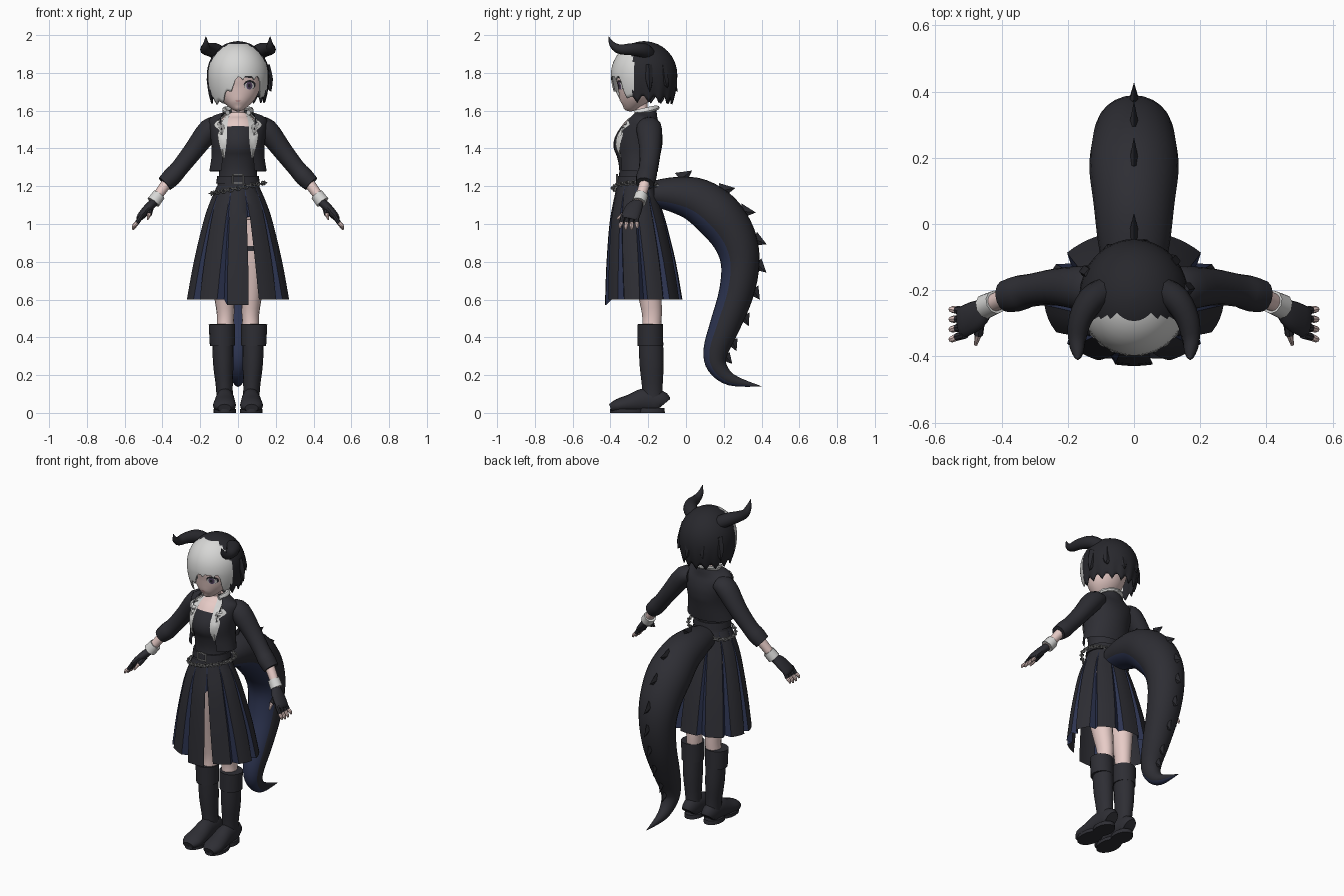
import bpy, bmesh, math
from math import sin, cos, radians, pi, sqrt
from mathutils import Vector
from mathutils.bvhtree import BVHTree

if "Cube" in bpy.data.objects:
    bpy.data.objects.remove(bpy.data.objects["Cube"])

def material(name, r, g, b):
    m = bpy.data.materials.new(name)
    m.use_nodes = True
    m.diffuse_color = (r, g, b, 1)
    node = next(n for n in m.node_tree.nodes if n.type == 'BSDF_PRINCIPLED')
    node.inputs["Base Color"].default_value = (r, g, b, 1)
    return m

BLACK = material("charcoal cloth", .027, .027, .034)
HAIR = material("black hair", .021, .021, .026)
WHITE = material("pale grey", .68, .68, .67)
SKIN = material("skin", .8, .6, .57)
BLUE = material("navy lining", .027, .036, .085)
METAL = material("dull silver", .3, .3, .3)
IRIS = material("violet iris", .11, .07, .15)
LIP = material("lip", .45, .2, .2)
made = []

def build(name, verts, faces, mats, ids=None):
    bm = bmesh.new()
    vs = [bm.verts.new(v) for v in verts]
    for n, f in enumerate(faces):
        bm.faces.new([vs[i] for i in f]).material_index = ids[n] if ids else 0
    bmesh.ops.recalc_face_normals(bm, faces=bm.faces)
    me = bpy.data.meshes.new(name)
    bm.to_mesh(me)
    bm.free()
    for m in mats:
        me.materials.append(m)
    ob = bpy.data.objects.new(name, me)
    bpy.context.collection.objects.link(ob)
    made.append(ob)
    return ob

def spline(pts, sub):
    """Catmull-Rom through rows of numbers."""
    out = []
    for i in range(len(pts) - 1):
        p = [pts[max(i - 1, 0)], pts[i], pts[i + 1], pts[min(i + 2, len(pts) - 1)]]
        for s in range(sub):
            t = s / sub
            out.append([.5 * (2 * b + (c - a) * t + (2 * a - 5 * b + 4 * c - d) * t * t
                              + (3 * b - a - 3 * c + d) * t ** 3) for a, b, c, d in zip(*p)])
    return out + [list(pts[-1])]

def tube(name, pts, mat, axis=(1, 0, 0), seg=16, sub=3, arc=None, paint=None, mats=None):
    """Skin rows of x, y, z, radius along axis, radius across it."""
    rows = spline(pts, sub)
    mid = [Vector(r[:3]) for r in rows]
    n = seg + 1 if arc else seg
    a0, a1 = arc or (0, 360)
    verts, faces, ids = [], [], []
    for i, r in enumerate(rows):
        t = (mid[min(i + 1, len(mid) - 1)] - mid[max(i - 1, 0)]).normalized()
        a = Vector(axis)
        a = (a - t * a.dot(t)).normalized()
        b = t.cross(a)
        for k in range(n):
            w = radians(a0 + (a1 - a0) * k / seg)
            verts.append(mid[i] + a * max(r[3], .001) * cos(w) + b * max(r[4], .001) * sin(w))
    for i in range(len(rows) - 1):
        for k in range(seg):
            q = (k + 1) % n
            f = (i * n + k, i * n + q, (i + 1) * n + q, (i + 1) * n + k)
            faces.append(f)
            c = sum((verts[j] for j in f), Vector()) / 4
            ids.append(paint(c, a0 + (a1 - a0) * (k + .5) / seg) if paint else 0)
    if not arc:
        faces += [tuple(range(n)), tuple(range(len(verts) - n, len(verts)))]
        ids += [ids[0], ids[-1]]
    return build(name, verts, faces, mats or [mat], ids)

def front_y(x, z, trees):
    hits = [t.ray_cast(Vector((x, -2, z)), Vector((0, 1, 0)))[0] for t in trees]
    return min([h.y for h in hits if h] or [-.3])

def tree(ob):
    return BVHTree.FromPolygons([v.co for v in ob.data.vertices], [p.vertices for p in ob.data.polygons])

# Torso and open jacket
torso = tube("torso", [(0, -.262, 1.14, .125, .11), (0, -.265, 1.2, .11, .098), (0, -.265, 1.28, .1, .088),
                       (0, -.262, 1.36, .108, .105), (0, -.262, 1.42, .115, .122), (0, -.245, 1.49, .115, .1),
                       (0, -.225, 1.55, .09, .07), (0, -.222, 1.59, .05, .045)], None, seg=28, sub=4,
             mats=[BLACK, SKIN], paint=lambda c, w: int(c.z > 1.525 - abs(c.x) * .3))
jacket = tube("jacket", [(0, -.255, 1.28, .152, .105), (0, -.252, 1.36, .14, .115), (0, -.25, 1.43, .142, .125),
                         (0, -.235, 1.5, .152, .113), (0, -.22, 1.555, .152, .083), (0, -.21, 1.585, .085, .058),
                         (0, -.21, 1.605, .06, .05)], BLACK, seg=28, arc=(-55, 235))
chest = [tree(torso), tree(jacket)]
tube("neck", [(0, -.222, 1.56, .045, .042), (0, -.235, 1.6, .034, .034), (0, -.245, 1.68, .036, .04)], SKIN)
tube("collar", [(.055, -.27, 1.59, .012, .014), (.07, -.2, 1.605, .012, .016), (0, -.155, 1.615, .012, .016),
                (-.07, -.2, 1.605, .012, .016), (-.055, -.27, 1.59, .012, .014)], WHITE, axis=(1, .01, .5), seg=8)

# Head
face = tube("face", [(0, -.325, 1.608, .008, .008), (0, -.31, 1.625, .045, .045), (0, -.285, 1.67, .093, .08),
                     (0, -.262, 1.73, .118, .11), (0, -.245, 1.82, .125, .13), (0, -.24, 1.9, .1, .1),
                     (0, -.235, 1.94, .04, .04)], SKIN, seg=32, sub=4)
skin_tree = [tree(face)]

def disc(name, x, z, rx, rz, mat, lift):
    rim = [(x + rx * cos(k * pi / 8), z + rz * sin(k * pi / 8)) for k in range(16)] + [(x, z)]
    build(name, [(u, front_y(u, w, skin_tree) - lift, w) for u, w in rim],
          [(k, (k + 1) % 16, 16) for k in range(16)], [mat])

disc("mouth", 0, 1.652, .014, .003, LIP, .003)
for side, s in (("left", 1), ("right", -1)):
    disc(side + "_lashes", s * .062, 1.737, .032, .025, HAIR, .002)
    disc(side + "_eye_white", s * .06, 1.731, .026, .02, WHITE, .004)
    disc(side + "_iris", s * .06, 1.732, .016, .02, IRIS, .006)
    disc(side + "_pupil", s * .06, 1.732, .007, .01, HAIR, .008)
    disc(side + "_eyebrow", s * .062, 1.778, .028, .004, HAIR, .003)

# Hair shell with a swept fringe and jagged ends, angles measured from the front
EDGE = [(-180, 1.645), (-90, 1.65), (-62, 1.65), (-48, 1.62), (-25, 1.675), (-8, 1.73), (6, 1.775),
        (40, 1.775), (50, 1.69), (62, 1.65), (90, 1.655), (180, 1.645)]

def edge_height(phi):
    for (a, za), (b, zb) in zip(EDGE, EDGE[1:]):
        if a <= phi <= b:
            return za + (zb - za) * (phi - a) / (b - a)

def hair():
    cols, up, low = 80, 8, 6
    rows = up + low + 1
    verts, faces, ids = [], [], []
    for k in range(cols):
        phi = -180 + 360 * k / cols
        saw = abs((k % 5) - 2) / 2
        end = edge_height(phi) + .035 * saw - .012
        for j in range(rows):
            if j <= up:
                w = pi / 2 * (j + .15) / (up + .15)
                z, r = 1.79 + .178 * cos(w), sin(w)
            else:
                z = 1.79 + (min(end, 1.78) - 1.79) * (j - up) / low
                r = 1 - .2 * ((1.79 - z) / .16) ** 2 + .05 * (1 - saw) * (j - up) / low * (abs(phi) > 70)
            p = radians(phi)
            verts.append(Vector((.165 * r * sin(p), -.222 - .176 * r * cos(p), z)))
    for k in range(cols):
        for j in range(rows - 1):
            q = (k + 1) % cols
            f = (k * rows + j, q * rows + j, q * rows + j + 1, k * rows + j + 1)
            c = sum((verts[i] for i in f), Vector()) / 4
            faces.append(f)
            ids.append(int(c.y < -.28 and c.z < 1.95))
    faces.append(tuple(k * rows for k in range(cols)))
    ids.append(0)
    ob = build("hair", verts, faces, [HAIR, WHITE], ids)
    ob.modifiers.new("thickness", 'SOLIDIFY').thickness = .008

hair()
for n, phi in enumerate((-60, -25, 10, 45, 80)):
    p = radians(phi)
    d = Vector((sin(p), cos(p), 0))
    c = Vector((0, -.222, 0))
    tube(f"back_lock_{n}", [(*(c + d * .14), 1.82, .03, .02), (*(c + d * .162), 1.74, .025, .015),
                            (*(c + d * (.175 if n % 2 else .165)), 1.675, .002, .002)][:3] and
         [((c + d * r).x, (c + d * r).y, z, w, w * .7)
          for r, z, w in ((.14, 1.84, .03), (.158, 1.76, .03), (.178, 1.7 + .02 * (n % 2), .001))], HAIR, seg=6)

# Skirt with inverted pleats and one open slit
def skirt():
    rows = spline([(1.2, .112, -.265, .102), (1.1, .155, -.262, .128), (1.0, .187, -.255, .152),
                   (.8, .235, -.238, .184), (.6, .272, -.224, .205)], 3)
    verts, faces, ids = [], [], []
    n = 60
    for j, (z, rx, cy, ry) in enumerate(rows):
        t = j / (len(rows) - 1)
        w = .5 + 5.5 * t
        for i in range(10):
            for c, off in enumerate((-w, 0, w, 12, 18, 24)):
                a = radians(-72 + 36 * i + off)
                r = 1 - .13 * t if c == 1 else 1
                front = (i == 9 and c > 1) or (i == 0 and c == 0)
                verts.append((rx * r * cos(a), cy + ry * r * sin(a), z - .03 * t * front))
    for j in range(len(rows) - 1):
        for k in range(n):
            if k < 2 and j > 4:
                continue
            q = (k + 1) % n
            faces.append((j * n + k, j * n + q, (j + 1) * n + q, (j + 1) * n + k))
            ids.append(int(k % 6 < 2))
    build("skirt", verts, faces, [BLACK, BLUE], ids)

skirt()

# Belt, buckle and slanted hip chain
tube("belt", [(0, -.265, 1.215, .116, .102), (0, -.265, 1.255, .11, .098)], BLACK, seg=28, sub=1)
for n, (x, z, w, h) in enumerate(((-.028, 1.238, .004, .024), (.028, 1.238, .004, .024),
                                  (0, 1.216, .032, .004), (0, 1.26, .032, .004))):
    tube(f"buckle_bar_{n}", [(x, -.366, z - h, w, .005), (x, -.366, z + h, w, .005)], METAL, seg=4, sub=1)
for n in range(44):
    a = 2 * pi * n / 44
    x, y = .142 * cos(a), -.262 + .124 * sin(a)
    bpy.ops.mesh.primitive_torus_add(location=(x, y, 1.19 + .2 * x), rotation=(pi / 2 * (n % 2), 0, a + pi / 2),
                                     major_radius=.011, minor_radius=.0035, major_segments=8, minor_segments=4)
    link = bpy.context.object
    link.name = f"chain_link_{n}"
    link.scale.x = 1.3
    link.data.materials.append(METAL)
    made.append(link)

# Paired parts
for side, s in (("left_", 1), ("right_", -1)):
    def limb(name, pts, mat, axis=(0, 1, 0), **kw):
        return tube(side + name, [(s * p[0], *p[1:]) for p in pts], mat, (s * axis[0], *axis[1:]), **kw)

    # Lapel draped on the chest
    cut = [(1.595, .036, .055), (1.56, .05, .095), (1.525, .056, .128), (1.495, .058, .1), (1.475, .058, .108),
           (1.42, .062, .1), (1.35, .072, .08)]
    grid = [(s * (a + (b - a) * u / 4), z) for z, a, b in spline(cut, 3) for u in range(5)]
    build(side + "lapel", [(x, front_y(x, z, chest) - .009, z) for x, z in grid],
          [(r * 5 + u, r * 5 + u + 1, r * 5 + u + 6, r * 5 + u + 5)
           for r in range(len(grid) // 5 - 1) for u in range(4)], [WHITE])

    # Arm and hand
    limb("sleeve", [(.1, -.2, 1.52, .06, .045), (.15, -.195, 1.5, .068, .06), (.235, -.19, 1.39, .056, .052),
                    (.31, -.2, 1.295, .05, .047), (.35, -.21, 1.25, .054, .05), (.388, -.218, 1.213, .048, .044)], BLACK)
    limb("forearm", [(.36, -.21, 1.24, .03, .03), (.45, -.25, 1.115, .026, .024)], SKIN)
    limb("wristband", [(.418, -.236, 1.155, .036, .036), (.448, -.249, 1.115, .038, .038)], WHITE, sub=1, seg=10)
    limb("glove", [(.445, -.25, 1.115, .028, .022), (.475, -.275, 1.085, .045, .024),
                   (.515, -.295, 1.04, .048, .02), (.525, -.3, 1.025, .042, .012)], BLACK)
    for n in range(4):
        y0, y1 = -.262 - .024 * n, -.258 - .03 * n
        tip = .965 + .008 * abs(n - 1.5)
        mid = (.535, (y0 + y1) / 2, 1.005)
        limb(f"finger_sleeve_{n}", [(.51, y0, 1.045, .013, .013), (*mid, .012, .012)], BLACK, seg=8)
        limb(f"finger_{n}", [(*mid, .011, .011), (.55, y1, tip + .015, .01, .01), (.556, y1, tip, .004, .004)],
             SKIN, seg=8)
    limb("thumb_sleeve", [(.465, -.275, 1.08, .018, .018), (.47, -.335, 1.05, .014, .014)], BLACK, (1, 0, 0), seg=8)
    limb("thumb", [(.47, -.33, 1.053, .012, .012), (.478, -.365, 1.025, .005, .005)], SKIN, (1, 0, 0), seg=8)

    # Leg and boot
    limb("leg", [(.07, -.185, .42, .045, .05), (.066, -.18, .52, .046, .052), (.073, -.195, .65, .058, .065),
                 (.08, -.22, .85, .075, .085), (.08, -.235, 1.03, .078, .09)], SKIN, (1, 0, 0))
    limb("boot_shaft", [(.07, -.175, .05, .045, .056), (.072, -.178, .13, .044, .054), (.078, -.182, .26, .054, .064),
                        (.08, -.187, .4, .057, .064)], BLACK, (1, 0, 0))
    limb("boot_cuff", [(.083, -.188, .355, .066, .068), (.085, -.19, .47, .07, .067)], BLACK, (1, 0, 0), sub=1)
    limb("boot_foot", [(.068, -.118, .045, .035, .045), (.068, -.14, .06, .046, .06), (.069, -.22, .065, .05, .065),
                       (.07, -.29, .05, .057, .05), (.072, -.36, .037, .06, .037), (.072, -.4, .025, .035, .022)],
         BLACK, (1, 0, 0))
    limb("boot_sole", [(.068, -.19, 0, .055, .078), (.068, -.19, .025, .052, .076)], BLACK, (1, 0, 0), sub=1)
    limb("boot_toe_sole", [(.071, -.31, 0, .06, .092), (.071, -.31, .02, .06, .092)], BLACK, (1, 0, 0), sub=1)

    # Curling horn
    limb("horn", [(.085, -.2, 1.895, .042, .042), (.13, -.23, 1.92, .042, .04), (.163, -.29, 1.925, .035, .033),
                  (.172, -.35, 1.925, .027, .026), (.17, -.39, 1.95, .017, .017), (.17, -.41, 1.993, .001, .001)],
         HAIR, (1, .8, 0), seg=10)

tube("thigh_strap", [(.08, -.222, .865, .08, .09), (.08, -.224, .89, .081, .091)], BLACK, sub=1)

# Tail with lined underside and a row of spikes
path = [(0, -.17, 1.16, .085, .07), (0, -.06, 1.155, .108, .095), (0, .06, 1.125, .122, .118),
        (0, .17, 1.045, .135, .128), (0, .255, .925, .125, .117), (0, .287, .79, .112, .102),
        (0, .265, .63, .1, .092), (0, .205, .46, .082, .08), (0, .158, .33, .062, .066),
        (0, .165, .245, .048, .052), (0, .24, .175, .03, .032), (0, .4, .14, .001, .001)]
tube("tail", path, None, seg=24, sub=4, mats=[BLACK, BLUE], paint=lambda c, w: int(sin(radians(w)) > .5))
fine = spline(path, 8)
for n, i in enumerate((9, 20, 27, 34, 40, 46, 52, 59, 66)):
    p, r = Vector(fine[i][:3]), fine[i][4]
    t = (Vector(fine[i + 1][:3]) - p).normalized()
    out = Vector((0, -t.z, t.y))
    size = .055 - .002 * n
    base, tip = p + out * r * .85, p + out * (r + size * .75) + t * size
    tube(f"tail_spike_{n}", [(*base, .016, size * .8), (*tip, .001, .001)], HAIR, seg=4, sub=1)

# Smooth shading with sharp edges kept
bpy.ops.object.select_all(action='DESELECT')
for ob in made:
    ob.select_set(True)
bpy.context.view_layer.objects.active = made[0]
bpy.ops.object.shade_smooth_by_angle(angle=radians(40))
